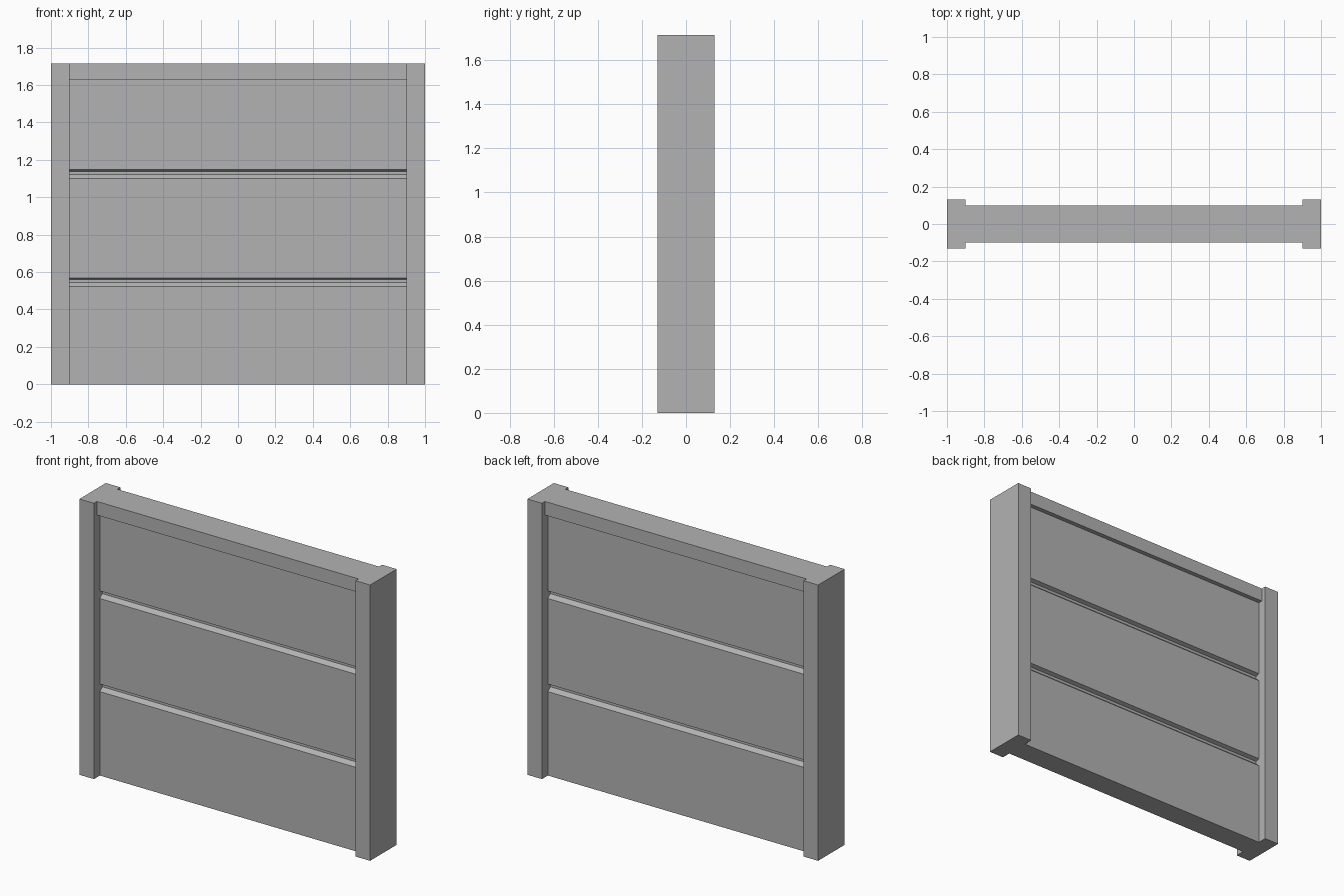
import bpy
import bmesh

cube = bpy.data.objects.get("Cube")
if cube:
    bpy.data.objects.remove(cube, do_unlink=True)

HEIGHT = 1.715
INNER = 0.9          # half the clear width between the posts
FACE = 0.072         # half thickness of the boards
GROOVE = 0.048       # half thickness at the bottom of a groove
CAP = 0.1            # half thickness of the top rail
POST = 0.13          # half depth of the posts

grey = bpy.data.materials.new("concrete grey")
grey.use_nodes = True
colour = (0.45, 0.45, 0.45, 1)
grey.diffuse_color = colour
grey.node_tree.nodes["Principled BSDF"].inputs["Base Color"].default_value = colour


def extrude_profile(name, points, offset):
    """Make a solid from a closed outline by sweeping it along offset."""
    bm = bmesh.new()
    face = bm.faces.new([bm.verts.new(p) for p in points])
    swept = bmesh.ops.extrude_face_region(bm, geom=[face], use_keep_orig=True)
    verts = [g for g in swept["geom"] if isinstance(g, bmesh.types.BMVert)]
    bmesh.ops.translate(bm, verts=verts, vec=offset)
    bmesh.ops.recalc_face_normals(bm, faces=bm.faces)
    mesh = bpy.data.meshes.new(name)
    bm.to_mesh(mesh)
    bm.free()
    mesh.materials.append(grey)
    obj = bpy.data.objects.new(name, mesh)
    bpy.context.collection.objects.link(obj)
    return obj


# Boards with sloped joint grooves, under an overhanging top rail
half = [(FACE, 0)]
for z in (0.522, 1.101):
    half += [(FACE, z), (GROOVE, z + 0.021), (GROOVE, z + 0.038), (FACE, z + 0.047)]
half += [(FACE, 1.63), (CAP, 1.63), (CAP, HEIGHT)]
outline = half + [(-y, z) for y, z in reversed(half)]
extrude_profile("fence_boards", [(-INNER, y, z) for y, z in outline], (2 * INNER, 0, 0))

# Square posts at both ends
for name, x in (("right_post", -1), ("left_post", INNER)):
    corners = [(x, -POST, 0), (x + 0.1, -POST, 0), (x + 0.1, POST, 0), (x, POST, 0)]
    extrude_profile(name, corners, (0, 0, HEIGHT))
